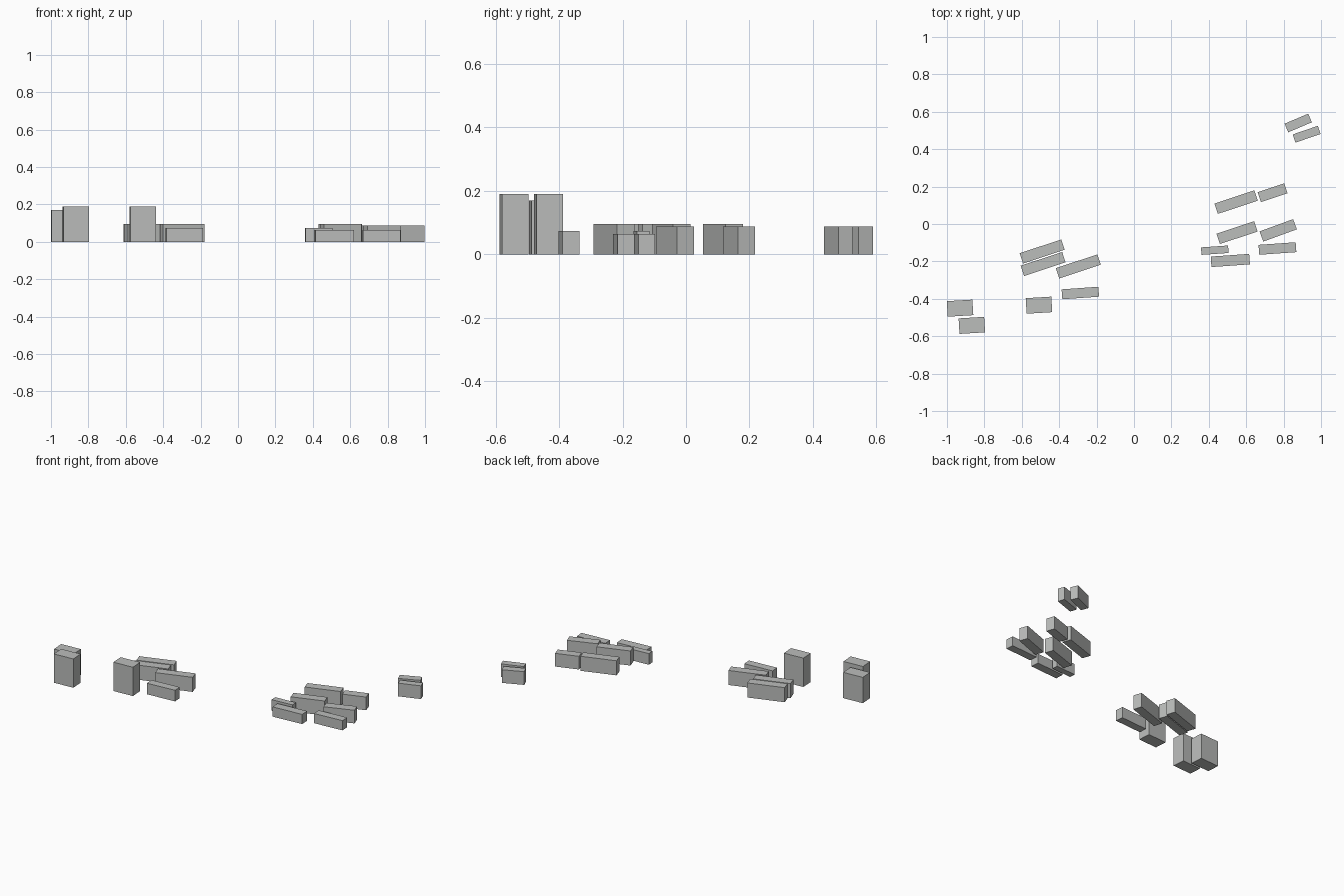
import bpy
import bmesh
from math import radians
from mathutils import Matrix

default_cube = bpy.data.objects.get("Cube")
if default_cube:
    bpy.data.objects.remove(default_cube, do_unlink=True)

# One plain grey for every building
grey = bpy.data.materials.new("concrete_grey")
grey.use_nodes = True
colour = (0.5, 0.51, 0.5, 1)
grey.diffuse_color = colour
shader = next(n for n in grey.node_tree.nodes if n.type == "BSDF_PRINCIPLED")
shader.inputs["Base Color"].default_value = colour


def building(name, x, y, length, width, height, angle):
    """Add a flat-roofed block standing on the ground, turned about z."""
    mesh = bpy.data.meshes.new(name)
    bm = bmesh.new()
    bmesh.ops.create_cube(bm, size=1)
    bmesh.ops.translate(bm, verts=bm.verts, vec=(0, 0, 0.5))
    bmesh.ops.scale(bm, verts=bm.verts, vec=(length, width, height))
    bm.to_mesh(mesh)
    bm.free()
    mesh.materials.append(grey)
    block = bpy.data.objects.new(name, mesh)
    block.matrix_world = Matrix.Translation((x, y, 0)) @ Matrix.Rotation(radians(angle), 4, "Z")
    bpy.context.collection.objects.link(block)


# Tall blocks on the right side
for name, x, y, height in (
    ("outer_tower_back", -0.93, -0.45, 0.17),
    ("outer_tower_front", -0.867, -0.542, 0.19),
    ("inner_tower", -0.508, -0.434, 0.19),
):
    building(name, x, y, 0.137, 0.083, height, 3.5)

# Long slabs, all at the same slant
for name, x, y, length in (
    ("right_slab_back", -0.491, -0.147, 0.234),
    ("right_slab_middle", -0.486, -0.214, 0.234),
    ("right_slab_front", -0.298, -0.227, 0.234),
    ("left_slab_back", 0.546, 0.117, 0.225),
    ("left_slab_front", 0.551, -0.046, 0.212),
):
    building(name, x, y, length, 0.058, 0.096, 18.3)

# Shorter slabs towards the left side
for name, x, y, length, width, angle in (
    ("short_slab_back", 0.741, 0.167, 0.149, 0.056, 18.5),
    ("short_slab_front", 0.771, -0.034, 0.191, 0.058, 20),
    ("far_slab_back", 0.878, 0.54, 0.137, 0.05, 23),
    ("far_slab_front", 0.923, 0.48, 0.142, 0.046, 19),
):
    building(name, x, y, length, width, 0.087, angle)

# Low rows along the front
for name, x, y, length, width, height in (
    ("right_low_row", -0.287, -0.369, 0.197, 0.053, 0.073),
    ("small_low_row", 0.432, -0.14, 0.145, 0.04, 0.073),
    ("middle_low_row", 0.515, -0.195, 0.206, 0.056, 0.064),
    ("left_low_row", 0.767, -0.131, 0.199, 0.053, 0.064),
):
    building(name, x, y, length, width, height, 4)
